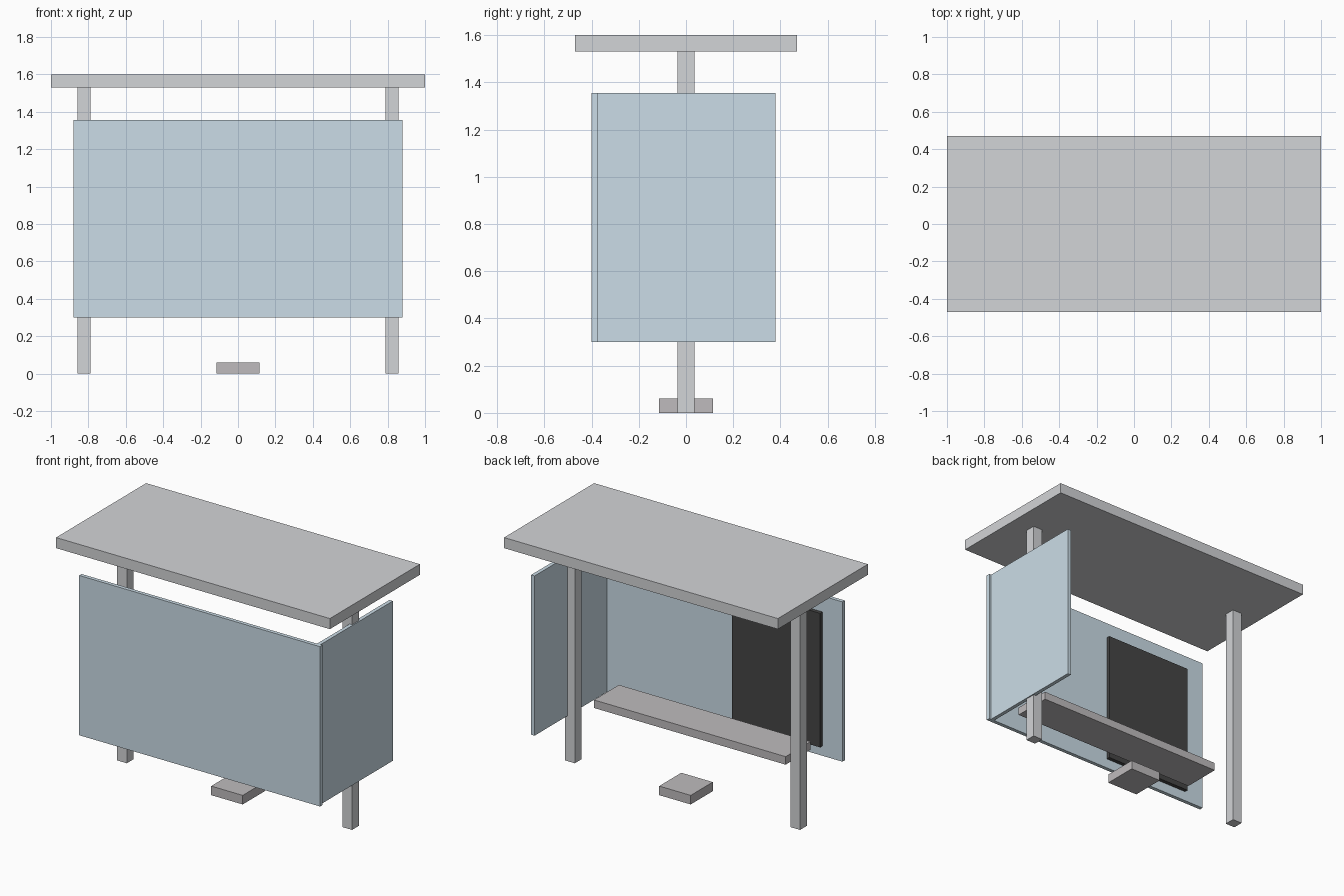
import bpy

if "Cube" in bpy.data.objects:
    bpy.data.objects.remove(bpy.data.objects["Cube"])


def material(name, rgb):
    m = bpy.data.materials.new(name)
    m.diffuse_color = (*rgb, 1.0)
    m.use_nodes = True
    m.node_tree.nodes["Principled BSDF"].inputs["Base Color"].default_value = m.diffuse_color
    return m


def box(name, x, y, z, mat=None):
    """Box from (min, max) ranges on each axis."""
    mid = [(a + b) / 2 for a, b in (x, y, z)]
    bpy.ops.mesh.primitive_cube_add(size=1, location=mid)
    ob = bpy.context.object
    ob.name = name
    ob.scale = [b - a for a, b in (x, y, z)]
    bpy.ops.object.transform_apply(location=False, rotation=False, scale=True)
    if mat:
        ob.data.materials.append(mat)
    return ob


glass = material("blue_glass", (0.60, 0.72, 0.80))
dark = material("dark_board", (0.06, 0.06, 0.06))
warm = material("warm_grey", (0.52, 0.50, 0.51))
metal = material("light_grey", (0.65, 0.66, 0.68))

# Roof and its two posts
box("roof", (-1, 1), (-0.47, 0.47), (1.53, 1.60), metal)
for side, cx in (("left", -0.823), ("right", 0.823)):
    box(side + "_post", (cx - 0.035, cx + 0.035), (-0.035, 0.035), (0, 1.53), metal)

# Long wall panel and the single end panel
box("long_panel", (-0.88, 0.88), (-0.40, -0.375), (0.30, 1.355), glass)
box("end_panel", (0.84, 0.865), (-0.375, 0.38), (0.30, 1.355), glass)

# Display board on the inside of the long panel
box("display_board", (-0.735, -0.09), (-0.375, -0.35), (0.365, 1.25), dark)

# Bench and ground block
box("bench", (-0.70, 0.70), (-0.30, -0.04), (0.36, 0.413), warm)
box("ground_block", (-0.115, 0.115), (-0.115, 0.115), (0, 0.06), warm)
